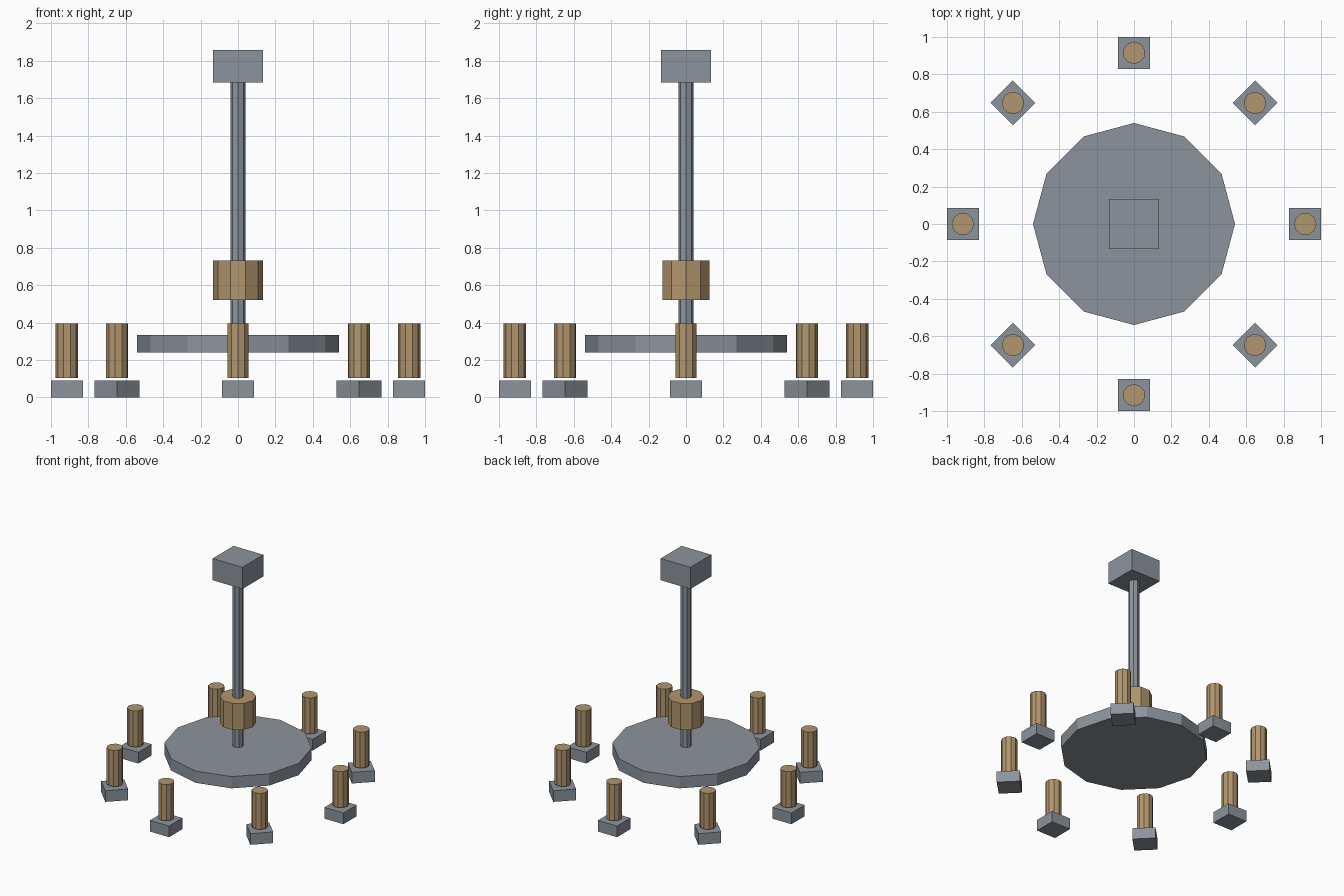
import bpy, math

if "Cube" in bpy.data.objects:
    bpy.data.objects.remove(bpy.data.objects["Cube"])


def material(name, rgb):
    m = bpy.data.materials.new(name)
    m.diffuse_color = (*rgb, 1)
    m.use_nodes = True
    m.node_tree.nodes["Principled BSDF"].inputs["Base Color"].default_value = m.diffuse_color
    return m


GREY = material("slate grey metal", (0.262, 0.296, 0.332))
TAN = material("tan wood", (0.44, 0.305, 0.155))


def finish(name, mat):
    ob = bpy.context.object
    ob.name = name
    ob.data.materials.append(mat)
    return ob


def prism(name, sides, radius, z0, z1, mat, x=0, y=0, turn=0):
    # Blender's first cylinder vertex is on +y; the quarter turn puts it on +x
    bpy.ops.mesh.primitive_cylinder_add(
        vertices=sides, radius=radius, depth=z1 - z0,
        location=(x, y, (z0 + z1) / 2), rotation=(0, 0, turn - math.pi / 2))
    return finish(name, mat)


def box(name, width, z0, z1, mat, x=0, y=0, turn=0):
    bpy.ops.mesh.primitive_cube_add(
        size=1, location=(x, y, (z0 + z1) / 2), rotation=(0, 0, turn))
    ob = finish(name, mat)
    ob.scale = (width, width, z1 - z0)
    return ob


# Central column: disc, rod, collar and ceiling block
prism("disc", 12, 0.54, 0.24, 0.335, GREY)
prism("rod", 8, 0.041, 0.29, 1.70, GREY)
prism("collar", 10, 0.133, 0.52, 0.733, TAN)
box("top_block", 0.266, 1.683, 1.858, GREY)

# Ring of eight floating candles, each above a square holder
for i in range(8):
    a = i * math.pi / 4
    x, y = 0.915 * math.cos(a), 0.915 * math.sin(a)
    box(f"holder_{i + 1}", 0.17, 0, 0.09, GREY, x, y, a)
    prism(f"candle_{i + 1}", 10, 0.06, 0.105, 0.396, TAN, x, y, a)
